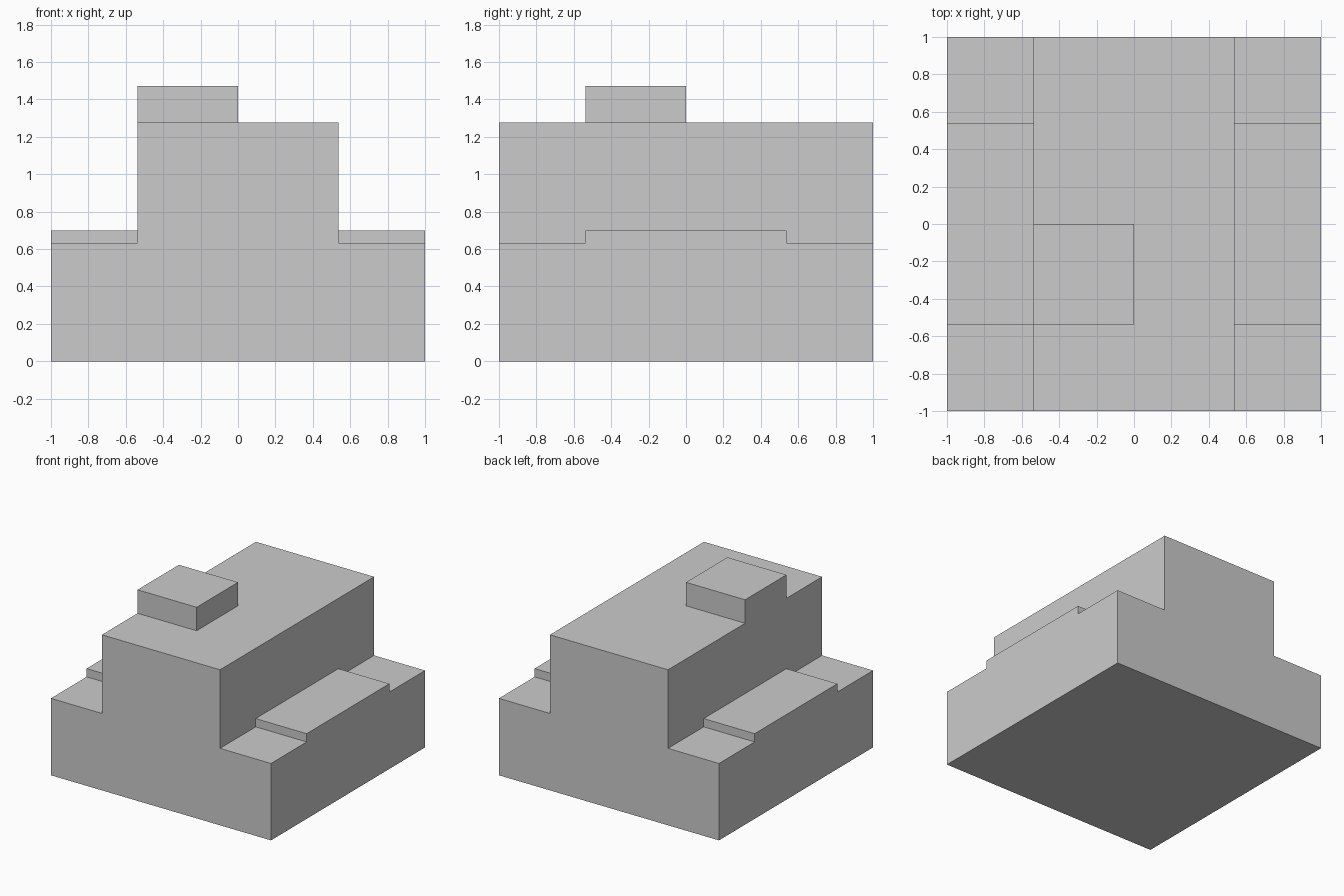
import bpy
import bmesh

if "Cube" in bpy.data.objects:
    bpy.data.objects.remove(bpy.data.objects["Cube"])

HALF = 1.0        # half width of the whole model
INNER = 0.537     # half width of the raised bands
LEDGE_Z = 0.632   # top of the outer ledges
STEP_Z = 0.70     # top of the side steps
RIDGE_Z = 1.278   # top of the central ridge
TOP_Z = 1.471     # top of the small block


def add_object(name, bm):
    bmesh.ops.recalc_face_normals(bm, faces=bm.faces)
    mesh = bpy.data.meshes.new(name)
    bm.to_mesh(mesh)
    bm.free()
    obj = bpy.data.objects.new(name, mesh)
    bpy.context.collection.objects.link(obj)
    return obj


def extrude_profile(name, points, y0, y1):
    """Extrude a closed x-z outline from y0 to y1."""
    bm = bmesh.new()
    face = bm.faces.new([bm.verts.new((x, y0, z)) for x, z in points])
    grown = bmesh.ops.extrude_face_region(bm, geom=[face])["geom"]
    verts = [v for v in grown if isinstance(v, bmesh.types.BMVert)]
    bmesh.ops.translate(bm, verts=verts, vec=(0, y1 - y0, 0))
    return add_object(name, bm)


def box(name, x0, x1, y0, y1, z0, z1):
    return extrude_profile(name, [(x0, z0), (x1, z0), (x1, z1), (x0, z1)], y0, y1)


# Main body: wide base and full-length central ridge
right = [(HALF, 0), (HALF, LEDGE_Z), (INNER, LEDGE_Z), (INNER, RIDGE_Z)]
left = [(-x, z) for x, z in reversed(right)]
extrude_profile("stepped_body", right + left, -HALF, HALF)

# Low steps on both ledges, mirrored across x
steps = box("side_steps", INNER, HALF, -INNER, INNER, LEDGE_Z, STEP_Z)
steps.modifiers.new("mirror", 'MIRROR').use_axis[0] = True

# Small block on the left front part of the ridge
box("top_block", -INNER, 0, -INNER, 0, RIDGE_Z, TOP_Z)
